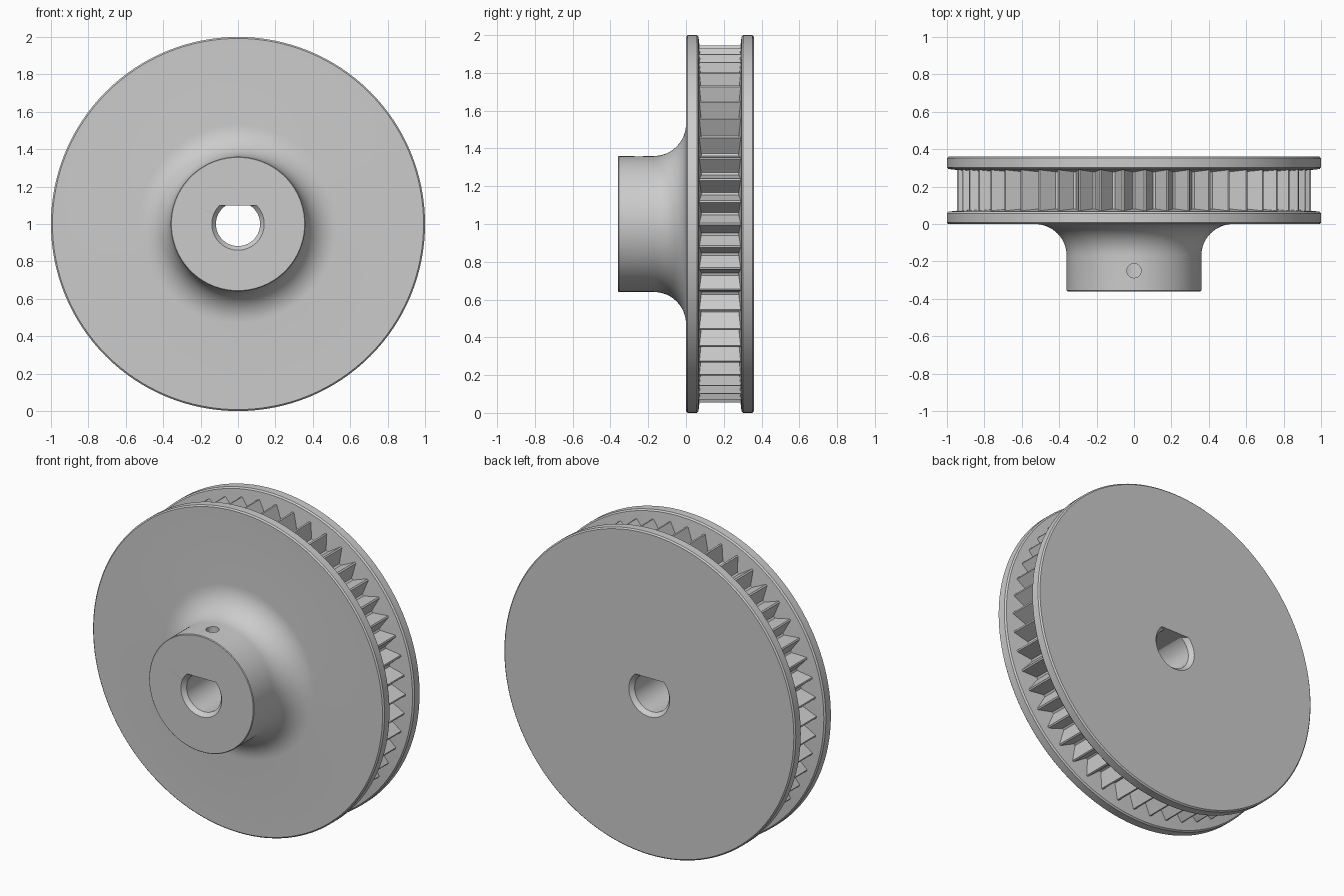
import bpy, bmesh, math
from mathutils import Matrix, Vector

cube = bpy.data.objects.get("Cube")
if cube:
    bpy.data.objects.remove(cube, do_unlink=True)

WIDTH = 0.36          # hub length and belt-wheel width
CENTRE = Vector((0, 0, 1))
TEETH = 50

grey = bpy.data.materials.new("plain grey")
grey.use_nodes = True
grey.diffuse_color = (0.6, 0.6, 0.6, 1)
grey.node_tree.nodes["Principled BSDF"].inputs["Base Color"].default_value = grey.diffuse_color


def finish(name, bm):
    """Turn a bmesh into a named object on the wheel axis."""
    bmesh.ops.recalc_face_normals(bm, faces=bm.faces)
    mesh = bpy.data.meshes.new(name)
    bm.to_mesh(mesh)
    bm.free()
    obj = bpy.data.objects.new(name, mesh)
    obj.location = CENTRE
    mesh.materials.append(grey)
    bpy.context.collection.objects.link(obj)
    return obj


def lathe(profile, steps):
    """Revolve (radius, y) points, which start and end on the axis, about y."""
    bm = bmesh.new()
    verts = [bm.verts.new((r, y, 0)) for r, y in profile]
    edges = [bm.edges.new(pair) for pair in zip(verts, verts[1:])]
    bmesh.ops.spin(bm, geom=verts + edges, cent=(0, 0, 0), axis=(0, 1, 0),
                   angle=math.tau, steps=steps, use_merge=True)
    bmesh.ops.remove_doubles(bm, verts=bm.verts, dist=1e-5)
    return bm


def select(obj):
    bpy.ops.object.select_all(action='DESELECT')
    obj.select_set(True)
    bpy.context.view_layer.objects.active = obj


def cut(obj, cutter):
    mod = obj.modifiers.new("cut", 'BOOLEAN')
    mod.operation = 'DIFFERENCE'
    mod.solver = 'EXACT'
    mod.object = cutter
    select(obj)
    bpy.ops.object.modifier_apply(modifier=mod.name)
    bpy.data.objects.remove(cutter, do_unlink=True)


# Hub, its fillet and both flanges as one turned body
hub_r, fillet, bevel, core_r = 0.36, 0.17, 0.008, 0.84
profile = [(0, -WIDTH), (hub_r - 0.004, -WIDTH), (hub_r, -WIDTH + 0.004)]
for i in range(13):
    a = math.pi / 2 * i / 12
    profile.append((hub_r + fillet * (1 - math.cos(a)), fillet * (math.sin(a) - 1)))
flange = [(1 - bevel, 0), (1, bevel), (1, 0.065 - bevel), (1 - bevel, 0.066), (core_r, 0.083)]
profile += flange + [(r, WIDTH - y) for r, y in reversed(flange)] + [(0, WIDTH)]
body = finish("hub_and_flanges", lathe(profile, 128))

# D-shaped bore with countersunk ends
half = [(0, -0.38), (0.158, -0.38), (0.118, -0.335)]
bm = lathe(half + [(r, -y) for r, y in reversed(half)], 64)
bmesh.ops.bisect_plane(bm, geom=bm.verts[:] + bm.edges[:] + bm.faces[:],
                       plane_co=(0, 0, 0.1), plane_no=(0, 0, 1), clear_outer=True)
bmesh.ops.holes_fill(bm, edges=[e for e in bm.edges if e.is_boundary])
cut(body, finish("bore_cutter", bm))

# Set screw hole from the top of the hub into the bore
bm = bmesh.new()
bmesh.ops.create_cone(bm, cap_ends=True, segments=32, radius1=0.038, radius2=0.038,
                      depth=0.4, matrix=Matrix.Translation((0, -0.25, 0.25)))
cut(body, finish("screw_cutter", bm))
select(body)
bpy.ops.object.shade_smooth_by_angle(angle=math.radians(30))

# Toothed ring: pointed teeth with narrow flat valleys, ends buried in the flanges
tip_r, root_r, inner_r = 0.946, 0.86, 0.8
bm = bmesh.new()
outline = []
for i in range(TEETH):
    for r, shift in ((tip_r, -0.04), (tip_r, 0.04), (root_r, 0.44), (root_r, 0.56)):
        outline.append((r, math.tau * (i + shift) / TEETH))


def ring(y, radius=None):
    return [bm.verts.new(((radius or r) * math.cos(a), y, (radius or r) * math.sin(a)))
            for r, a in outline]


y0, y1 = 0.05, WIDTH - 0.05
loops = [ring(y0, inner_r), ring(y0), ring(y1), ring(y1, inner_r)]
for k, low in enumerate(loops):
    high = loops[(k + 1) % len(loops)]
    for i in range(len(low)):
        j = (i + 1) % len(low)
        bm.faces.new((low[i], low[j], high[j], high[i]))
finish("toothed_ring", bm)
